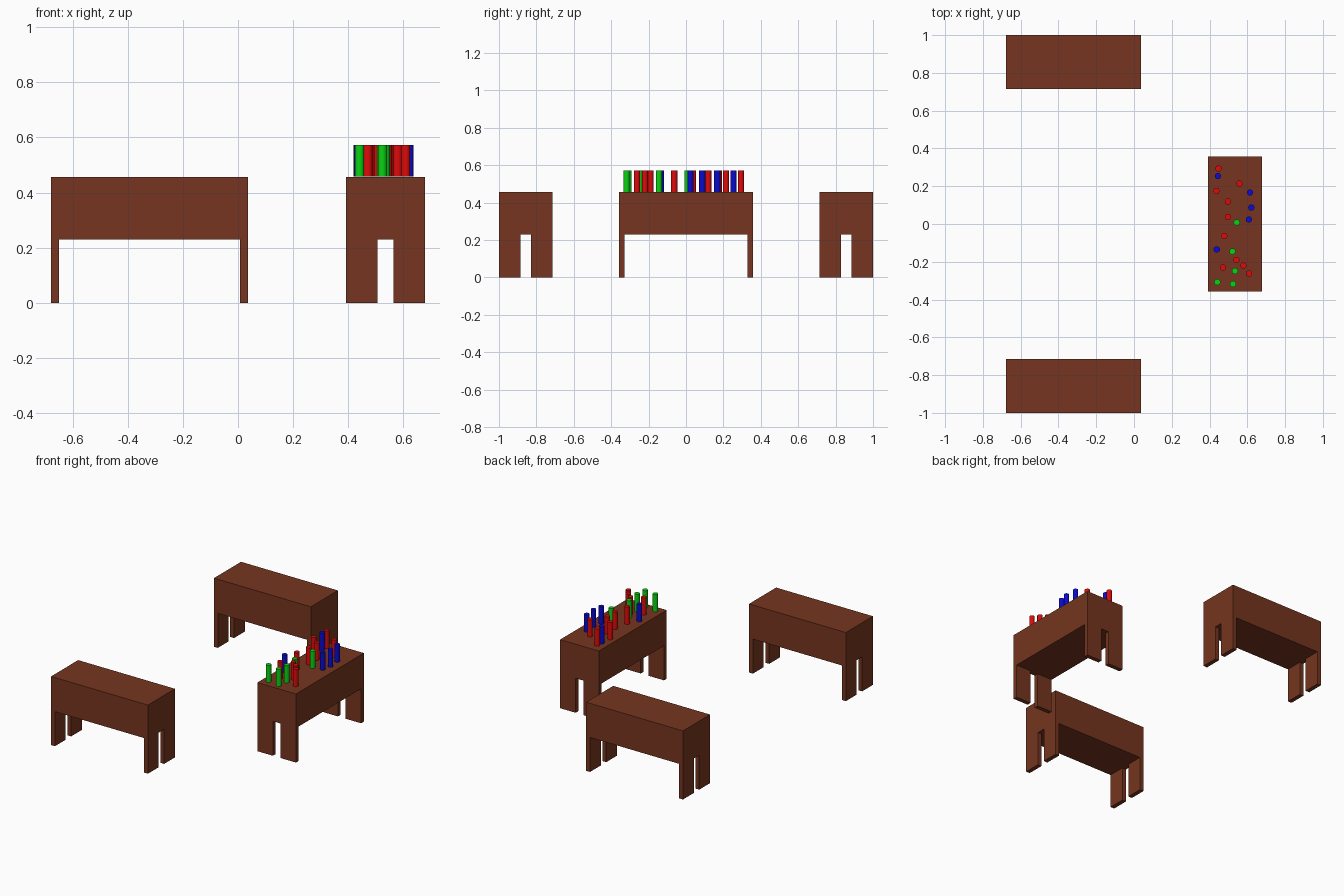
import bpy
from math import pi

if "Cube" in bpy.data.objects:
    bpy.data.objects.remove(bpy.data.objects["Cube"])

LENGTH, WIDTH, TOP, UNDER = 0.714, 0.285, 0.457, 0.23
THICK, LEG = 0.0286, 0.114


def material(name, color):
    m = bpy.data.materials.new(name)
    m.diffuse_color = (*color, 1)
    m.use_nodes = True
    m.node_tree.nodes["Principled BSDF"].inputs["Base Color"].default_value = m.diffuse_color
    return m


wood = material("wood", (0.18, 0.036, 0.014))
colors = {
    "red": material("red", (0.75, 0.003, 0.003)),
    "green": material("green", (0.003, 0.65, 0.006)),
    "blue": material("blue", (0.003, 0.003, 0.65)),
}


def table(name, x, y, turn=0):
    # One outline: block body with a U-shaped end panel below each end
    def box(part, cx, cy, z0, z1, sx, sy):
        bpy.ops.mesh.primitive_cube_add(size=1)
        o = bpy.context.object
        o.name = f"{name}_{part}"
        for v in o.data.vertices:
            v.co = (v.co.x * sx + cx, v.co.y * sy + cy,
                    z0 + (v.co.z + 0.5) * (z1 - z0))
        o.location = (x, y, 0)
        o.rotation_euler.z = turn
        o.data.materials.append(wood)

    box("body", 0, 0, UNDER, TOP, LENGTH, WIDTH)
    for sx in (-1, 1):
        for sy in (-1, 1):
            box("leg", sx * (LENGTH - THICK) / 2, sy * (WIDTH - LEG) / 2,
                0, UNDER, THICK, LEG)


table("back_table", -0.321, 0.8575)
table("front_table", -0.321, -0.8575)
table("side_table", 0.535, 0, pi / 2)

# Upright pegs scattered on the side table
pegs = {
    "red": [(.447, .294), (.558, .214), (.436, .175), (.497, .119), (.497, .037),
            (.478, -.063), (.542, -.19), (.579, -.22), (.471, -.23), (.608, -.262)],
    "blue": [(.444, .254), (.614, .167), (.621, .087), (.608, .024), (.438, -.135)],
    "green": [(.544, .008), (.521, -.145), (.534, -.249), (.441, -.308), (.524, -.318)],
}
for color, spots in pegs.items():
    for px, py in spots:
        bpy.ops.mesh.primitive_cylinder_add(
            vertices=24, radius=0.0165, depth=0.115, location=(px, py, TOP + 0.0585))
        o = bpy.context.object
        o.name = f"{color}_peg"
        o.data.materials.append(colors[color])
        bpy.ops.object.shade_smooth_by_angle()
